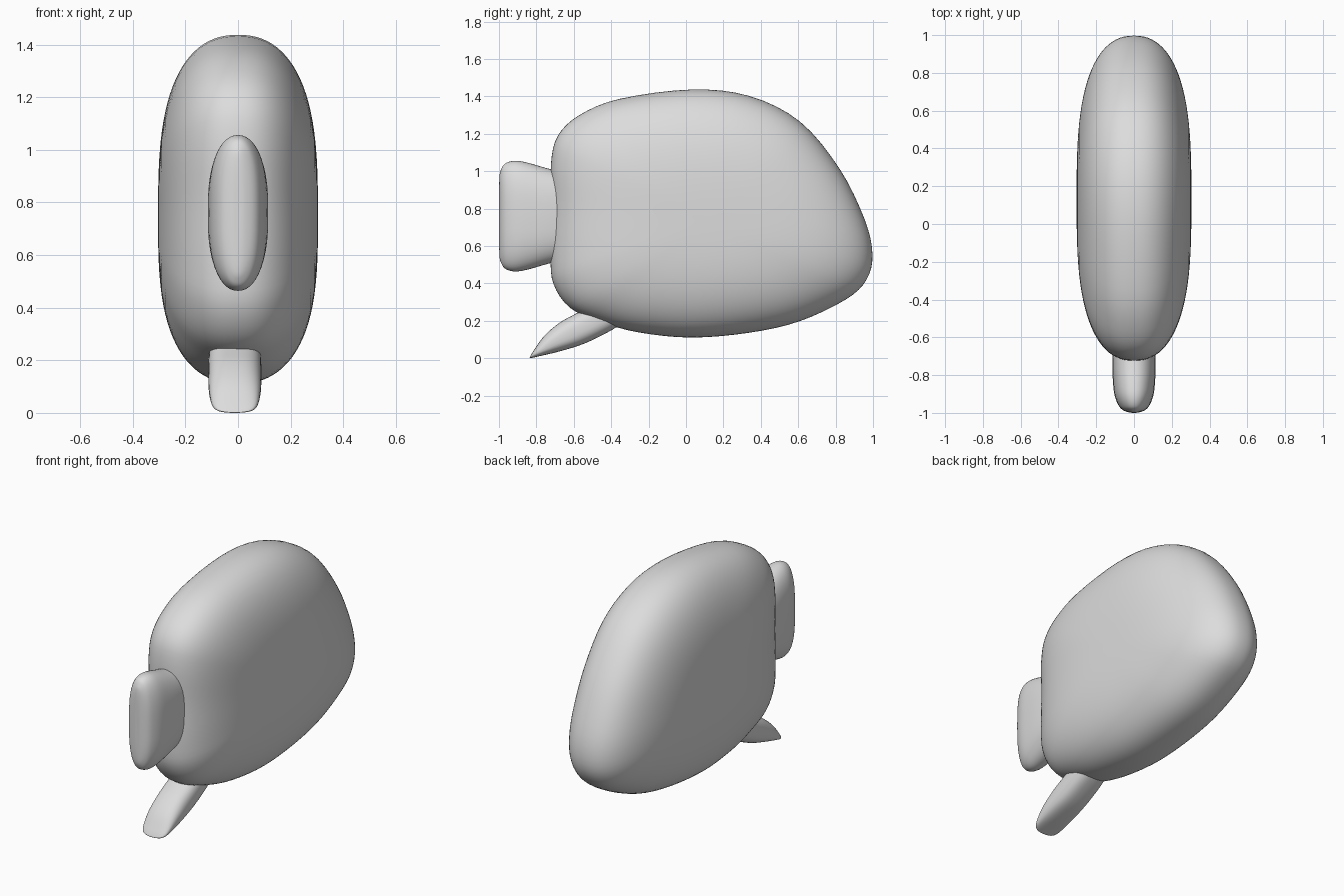
import bpy, bmesh, math
from mathutils import Vector

if "Cube" in bpy.data.objects:
    bpy.data.objects.remove(bpy.data.objects["Cube"])

grey = bpy.data.materials.new("light grey")
grey.diffuse_color = (0.72, 0.72, 0.72, 1)
grey.use_nodes = True
grey.node_tree.nodes["Principled BSDF"].inputs["Base Color"].default_value = grey.diffuse_color


def loft(name, rings):
    """Closed smooth skin through rings of equal length, with capped ends."""
    bm = bmesh.new()
    rows = [[bm.verts.new(p) for p in ring] for ring in rings]
    n = len(rows[0])
    for a, b in zip(rows, rows[1:]):
        for i in range(n):
            j = (i + 1) % n
            bm.faces.new((a[i], a[j], b[j], b[i]))
    bm.faces.new(rows[0])
    bm.faces.new(rows[-1])
    bmesh.ops.remove_doubles(bm, verts=bm.verts, dist=0.0003)
    bmesh.ops.recalc_face_normals(bm, faces=bm.faces)
    mesh = bpy.data.meshes.new(name)
    bm.to_mesh(mesh)
    bm.free()
    mesh.materials.append(grey)
    obj = bpy.data.objects.new(name, mesh)
    bpy.context.collection.objects.link(obj)
    bpy.ops.object.select_all(action='DESELECT')
    obj.select_set(True)
    bpy.context.view_layer.objects.active = obj
    bpy.ops.object.shade_smooth_by_angle(angle=math.radians(60))
    return obj


def spline(pts, steps, closed=False):
    """Catmull-Rom curve through tuples of any length."""
    n, out = len(pts), []
    get = lambda k: Vector(pts[k % n] if closed else pts[max(0, min(n - 1, k))])
    for i in range(n if closed else n - 1):
        a, b, c, d = (get(i + k) for k in (-1, 0, 1, 2))
        for s in range(steps):
            t = s / steps
            out.append(0.5 * (2 * b + (c - a) * t + (2 * a - 5 * b + 4 * c - d) * t * t
                              + (3 * b - a - 3 * c + d) * t ** 3))
    if not closed:
        out.append(get(n - 1))
    return out


def power(v, e):
    return math.copysign(abs(v) ** e, v)


def superellipse(p, q, count=48):
    """Unit curve |u|^p + |v|^q = 1."""
    angles = [2 * math.pi * i / count for i in range(count)]
    return [(power(math.cos(a), 2 / p), power(math.sin(a), 2 / q)) for a in angles]


# Body: side outline shrinking towards both flanks
outline = [(-0.722, 1.04), (-0.685, 1.19), (-0.57, 1.30), (-0.355, 1.387), (0.03, 1.437),
           (0.34, 1.402), (0.61, 1.265), (0.82, 1.015), (0.955, 0.743), (0.997, 0.556),
           (0.965, 0.42), (0.855, 0.315), (0.607, 0.198), (0.34, 0.137), (0.03, 0.111),
           (-0.25, 0.138), (-0.46, 0.195), (-0.62, 0.27), (-0.708, 0.396), (-0.725, 0.55),
           (-0.72, 0.80)]
profile = spline(outline, 4, closed=True)
cy, cz = 0.13, 0.74
rings = []
for k in range(49):
    a = math.pi * (k / 48 - 0.5)
    x = 0.304 * power(math.sin(a), 2 / 2.3)
    r = max(abs(math.cos(a)), 1e-6) ** (2 / 3)
    rings.append([(x, cy + (p[0] - cy) * r, cz + (p[1] - cz) * r) for p in profile])
loft("body", rings)

# Upright front paddle: y, half width, half height
paddle = [(-0.999, 0.001, 0.001), (-0.998, 0.025, 0.20), (-0.985, 0.059, 0.257),
          (-0.96, 0.082, 0.285), (-0.91, 0.102, 0.296), (-0.84, 0.111, 0.284),
          (-0.72, 0.114, 0.25), (-0.5, 0.10, 0.20)]
rings = [[(hx * u, y, 0.76 + hz * v) for u, v in superellipse(2.2, 3)]
         for y, hx, hz in spline(paddle, 4)]
loft("front_paddle", rings)

# Lower fin: upper y z, lower y z, half width, from tip to root
fin = [(-0.836, 0.002, -0.834, 0.0, 0.02), (-0.832, 0.012, -0.82, 0.003, 0.06),
       (-0.812, 0.045, -0.78, 0.012, 0.085), (-0.757, 0.121, -0.676, 0.037, 0.098),
       (-0.676, 0.19, -0.54, 0.08, 0.101), (-0.59, 0.238, -0.39, 0.155, 0.10),
       (-0.45, 0.31, -0.28, 0.23, 0.095)]
rings = []
for uy, uz, ly, lz, hx in spline(fin, 4):
    mid = Vector((-0.012, (uy + ly) / 2, (uz + lz) / 2))
    half = Vector((0, (uy - ly) / 2, (uz - lz) / 2))
    rings.append([mid + Vector((hx * u, 0, 0)) + half * v for u, v in superellipse(2.8, 2.6, 40)])
loft("lower_fin", rings)
